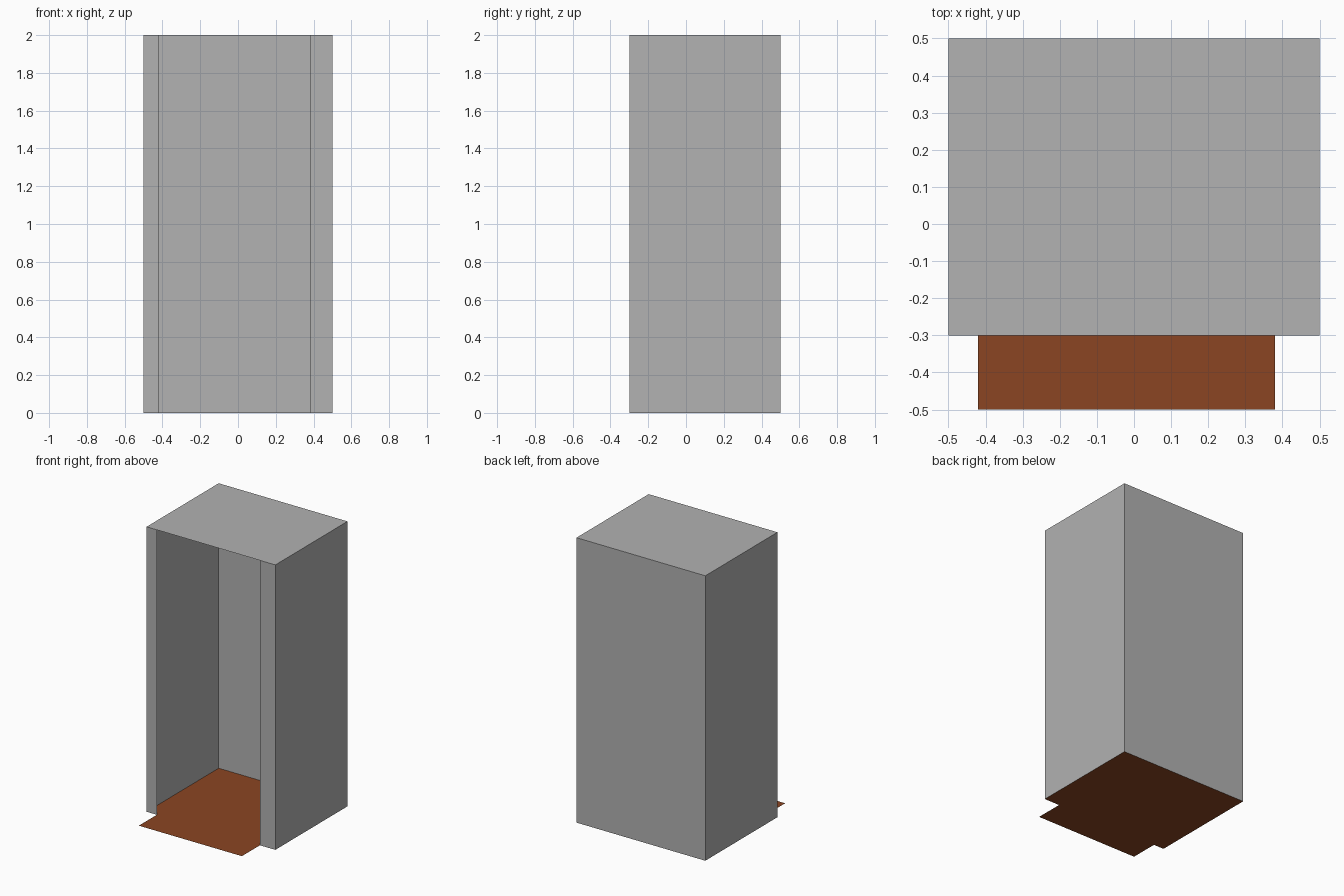
import bpy
import bmesh
from mathutils import Vector

cube = bpy.data.objects.get("Cube")
if cube:
    bpy.data.objects.remove(cube, do_unlink=True)

HEIGHT = 2.0
SIDE, BACK, FRONT, STEP = 0.5, 0.5, -0.3, -0.5   # plan dimensions
DOOR_A, DOOR_B = -0.42, 0.38                     # doorway edges


def make_material(name, rgb):
    mat = bpy.data.materials.new(name)
    mat.use_nodes = True
    color = (*rgb, 1.0)
    mat.diffuse_color = color
    mat.node_tree.nodes["Principled BSDF"].inputs["Base Color"].default_value = color
    return mat


def finish(name, bm, mat):
    mesh = bpy.data.meshes.new(name)
    bm.to_mesh(mesh)
    bm.free()
    mesh.materials.append(mat)
    obj = bpy.data.objects.new(name, mesh)
    bpy.context.collection.objects.link(obj)
    return obj


def sheet(name, outline, z, mat):
    """Flat horizontal panel from a plan outline, facing up."""
    bm = bmesh.new()
    bm.faces.new([bm.verts.new((x, y, z)) for x, y in outline])
    return finish(name, bm, mat)


def wall(name, path, height, mat):
    """Thin upright wall along a plan path, facing outward."""
    bm = bmesh.new()
    verts = [bm.verts.new((x, y, 0)) for x, y in path]
    edges = [bm.edges.new(pair) for pair in zip(verts, verts[1:])]
    new = bmesh.ops.extrude_edge_only(bm, edges=edges)["geom"]
    bmesh.ops.translate(bm, verts=[v for v in new if isinstance(v, bmesh.types.BMVert)],
                        vec=(0, 0, height))
    bmesh.ops.recalc_face_normals(bm, faces=bm.faces)
    # The back wall decides which way the whole strip faces
    rear = max(bm.faces, key=lambda f: f.calc_center_median().y)
    if rear.normal.dot(Vector((0, 1, 0))) < 0:
        bmesh.ops.reverse_faces(bm, faces=bm.faces)
    return finish(name, bm, mat)


grey = make_material("wall grey", (0.445, 0.445, 0.445))
brown = make_material("floor brown", (0.258, 0.06, 0.016))

# Walls wrap from one door jamb round the back to the other
walls = [(DOOR_B, FRONT), (SIDE, FRONT), (SIDE, BACK),
         (-SIDE, BACK), (-SIDE, FRONT), (DOOR_A, FRONT)]
wall("walls", walls, HEIGHT, grey)

# Roof closes the top
sheet("roof", [(-SIDE, FRONT), (SIDE, FRONT), (SIDE, BACK), (-SIDE, BACK)], HEIGHT, grey)

# Floor runs out through the doorway as a threshold
sheet("floor", [(DOOR_A, STEP), (DOOR_B, STEP)] + walls + [], 0, brown)
